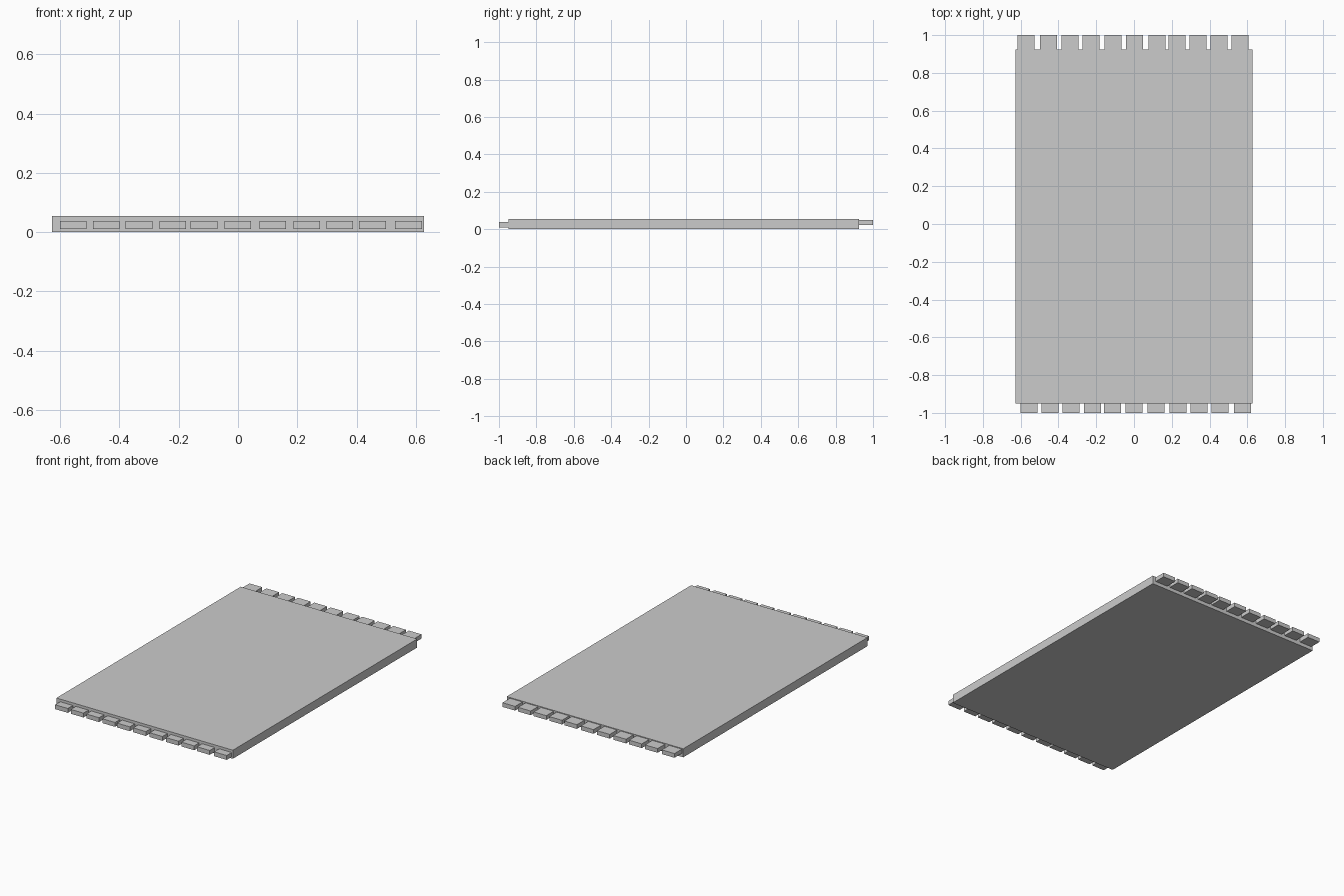
import bpy

if "Cube" in bpy.data.objects:
    bpy.data.objects.remove(bpy.data.objects["Cube"])


def box(name, x, y, z):
    """Box from (min, max) ranges on each axis."""
    bpy.ops.mesh.primitive_cube_add(
        size=1, location=[(a + b) / 2 for a, b in (x, y, z)])
    ob = bpy.context.object
    ob.name = name
    ob.scale = [b - a for a, b in (x, y, z)]
    bpy.ops.object.transform_apply(location=False, rotation=False, scale=True)
    return ob


# Main slab
box("panel", (-0.628, 0.628), (-0.949, 0.925), (0.0, 0.055))

# Slightly uneven rows of tabs on both short ends (left edge of each tab)
TAB = 0.09
front = [-0.601, -0.49, -0.379, -0.265, -0.16, -0.046,
         0.072, 0.187, 0.298, 0.409, 0.53]
back = [-0.618, -0.498, -0.385, -0.273, -0.157, -0.042,
        0.076, 0.183, 0.294, 0.405, 0.516]

for i, x in enumerate(front):
    box(f"front_tab_{i + 1}", (x, x + TAB), (-1.0, -0.949), (0.01, 0.038))
for i, x in enumerate(back):
    box(f"back_tab_{i + 1}", (x, x + TAB), (0.925, 1.0), (0.023, 0.05))
